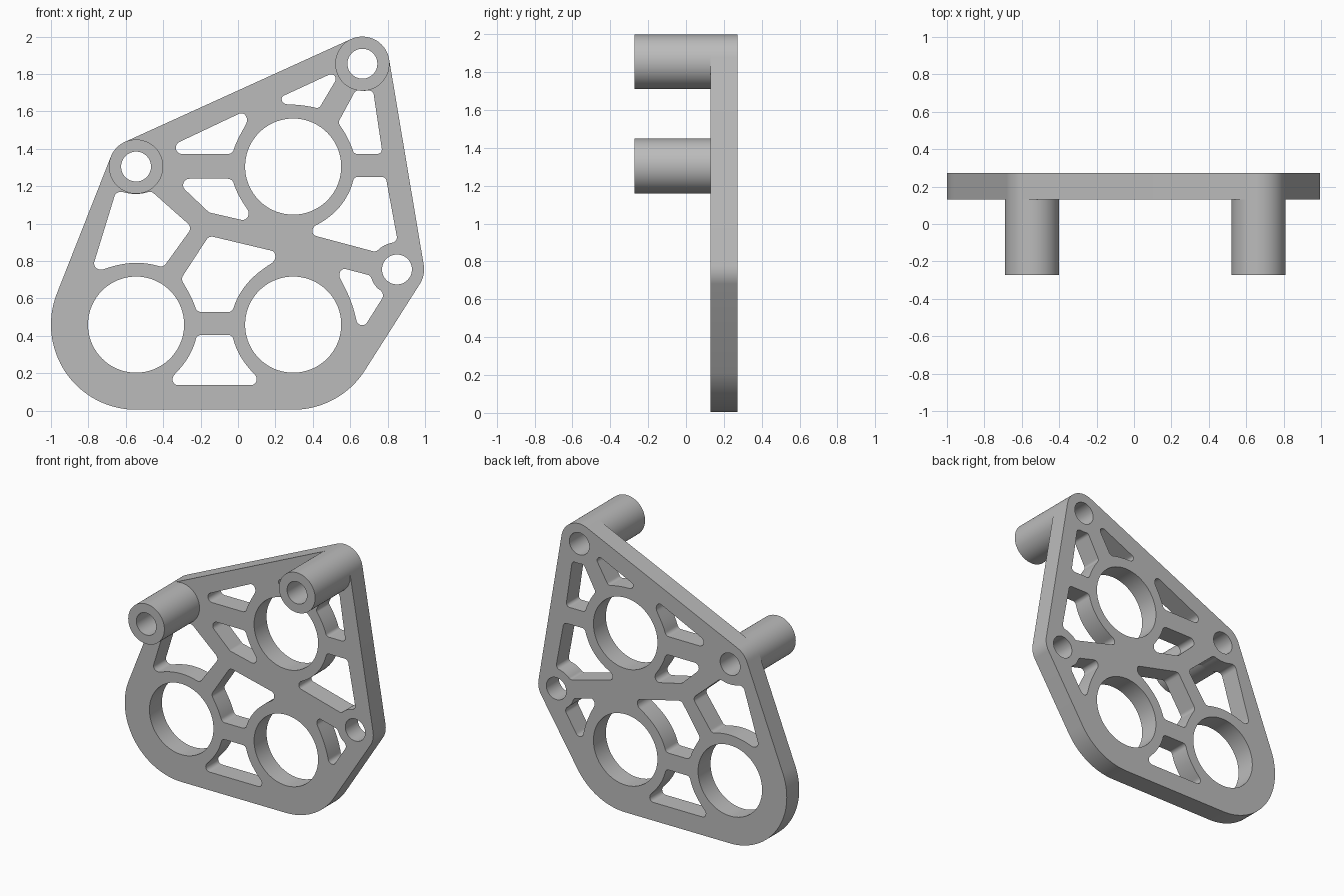
import bpy, bmesh, math
from mathutils import Vector
from mathutils.geometry import convex_hull_2d

if "Cube" in bpy.data.objects:
    bpy.data.objects.remove(bpy.data.objects["Cube"])

grey = bpy.data.materials.new("plain_grey")
grey.use_nodes = True
grey.diffuse_color = (0.5, 0.5, 0.5, 1)
grey.node_tree.nodes["Principled BSDF"].inputs["Base Color"].default_value = (0.5, 0.5, 0.5, 1)

# Layout in the x-z plane: three large openings, two bosses, one bolt hole
LL, LR, UR = Vector((-.545, .46)), Vector((.295, .46)), Vector((.295, 1.305))
BOSS_L, BOSS_R, BOLT = Vector((-.545, 1.305)), Vector((.665, 1.855)), Vector((.85, .755))
OPENING, RING, RIM, BOSS, BORE = .257, .328, .455, .145, .08


def circle(c, r, n=72):
    return [c + r * Vector((math.cos(math.tau * i / n), math.sin(math.tau * i / n)))
            for i in range(n)]


def edge_function(a, b, centre):
    """Straight edge, or an arc that hugs the ring around the centre."""
    if centre is None:
        return lambda t: a.lerp(b, t)
    r = RING if centre in (LL, LR, UR) else BOSS
    da, db = a - centre, b - centre
    start = math.atan2(da.y, da.x)
    sweep = math.remainder(math.atan2(db.y, db.x) - start, math.tau)

    def arc(t):
        rad = r + (da.length - r) * (1 - t) ** 4 + (db.length - r) * t ** 4
        ang = start + sweep * t
        return centre + rad * Vector((math.cos(ang), math.sin(ang)))
    return arc


def pocket(corners, fillet=.034):
    """Closed outline with filleted corners; a corner may name the ring its next edge follows."""
    pts = [Vector(c[:2]) for c in corners]
    n = len(pts)
    edges = [edge_function(pts[i], pts[(i + 1) % n], corners[i][2] if len(corners[i]) > 2 else None)
             for i in range(n)]
    lengths = [(pts[(i + 1) % n] - pts[i]).length for i in range(n)]
    cuts = []
    for i in range(n):
        u = edges[i](.15) - pts[i]
        v = edges[i - 1](.85) - pts[i]
        half = u.angle(v) / 2
        d = fillet / math.tan(half)
        cuts.append((min(.46, d / lengths[i]), min(.46, d / lengths[i - 1]), math.sin(half)))
    out = []
    for i in range(n):
        after, before, w = cuts[i]
        p, q = edges[i - 1](1 - before), edges[i](after)
        for k in range(9):
            t = k / 8
            a, b, c = (1 - t) ** 2, 2 * w * t * (1 - t), t * t
            out.append((p * a + pts[i] * b + q * c) / (a + b + c))
        end = 1 - cuts[(i + 1) % n][1]
        out += [edges[i](after + (end - after) * k / 16) for k in range(1, 16)]
    return out


def slab(name, loops, y0, y1):
    """Flat profile with holes, given thickness from y0 to y1."""
    curve = bpy.data.curves.new(name, 'CURVE')
    curve.dimensions = '2D'
    curve.fill_mode = 'BOTH'
    curve.extrude = (y1 - y0) / 2
    for loop in loops:
        s = curve.splines.new('POLY')
        s.points.add(len(loop) - 1)
        for pt, co in zip(s.points, loop):
            pt.co = (co.x, co.y, 0, 1)
        s.use_cyclic_u = True
    obj = bpy.data.objects.new(name, curve)
    bpy.context.collection.objects.link(obj)
    obj.rotation_euler.x = math.pi / 2
    obj.location.y = (y0 + y1) / 2
    bpy.ops.object.select_all(action='DESELECT')
    obj.select_set(True)
    bpy.context.view_layer.objects.active = obj
    bpy.ops.object.convert(target='MESH')
    obj = bpy.context.object
    bm = bmesh.new()
    bm.from_mesh(obj.data)
    bmesh.ops.remove_doubles(bm, verts=bm.verts, dist=.0002)
    bmesh.ops.recalc_face_normals(bm, faces=bm.faces)
    bm.to_mesh(obj.data)
    bm.free()
    obj.data.materials.clear()
    obj.data.materials.append(grey)
    bpy.ops.object.shade_smooth_by_angle(angle=math.radians(30))
    return obj


# Plate outline: a taut band around the corner circles
cloud = (circle(LL, RIM, 144) + circle(LR, RIM, 144)
         + [p for c in (BOSS_L, BOSS_R, BOLT) for p in circle(c, BOSS)])
outline = [cloud[i] for i in convex_hull_2d(cloud)]

# Weight-saving pockets between the ribs
pockets = [
    # bottom
    pocket([(-.40, .137, LL), (-.22, .405), (-.03, .405, LR), (.15, .137)], .03),
    # centre
    pocket([(-.03, .527), (-.22, .527, LL), (-.305, .705), (-.155, .935), (.265, .835, LR)]),
    # tall left
    pocket([(-.65, 1.18, BOSS_L), (-.465, 1.175), (-.245, .98), (-.40, .765, LL), (-.79, .725)]),
    # middle left
    pocket([(-.345, 1.24), (-.03, 1.24, UR), (.105, 1.0), (-.155, 1.06)]),
    # upper left
    pocket([(-.45, 1.372), (-.03, 1.372, UR), (.085, 1.625)]),
    # top
    pocket([(.16, 1.645, UR), (.433, 1.615), (.56, 1.83)], .025),
    # upper right
    pocket([(.63, 1.715, BOSS_R), (.722, 1.715), (.773, 1.372), (.62, 1.372, UR), (.535, 1.54)], .025),
    # middle right
    pocket([(.62, 1.25), (.79, 1.25), (.855, .90, BOLT), (.738, .848), (.33, .957, UR)], .028),
    # lower right
    pocket([(.508, .775), (.71, .722, BOLT), (.79, .63), (.645, .40, LR)], .03),
]
openings = [circle(c, OPENING) for c in (LL, LR, UR)]
bores = [circle(c, BORE, 48) for c in (BOSS_L, BOSS_R, BOLT)]
slab("plate", [outline] + pockets + openings + bores, .13, .273)

# Hollow standoffs on the front
for name, c in (("left_standoff", BOSS_R), ("right_standoff", BOSS_L)):
    slab(name, [circle(c, BOSS), circle(c, BORE, 48)], -.273, .13)
